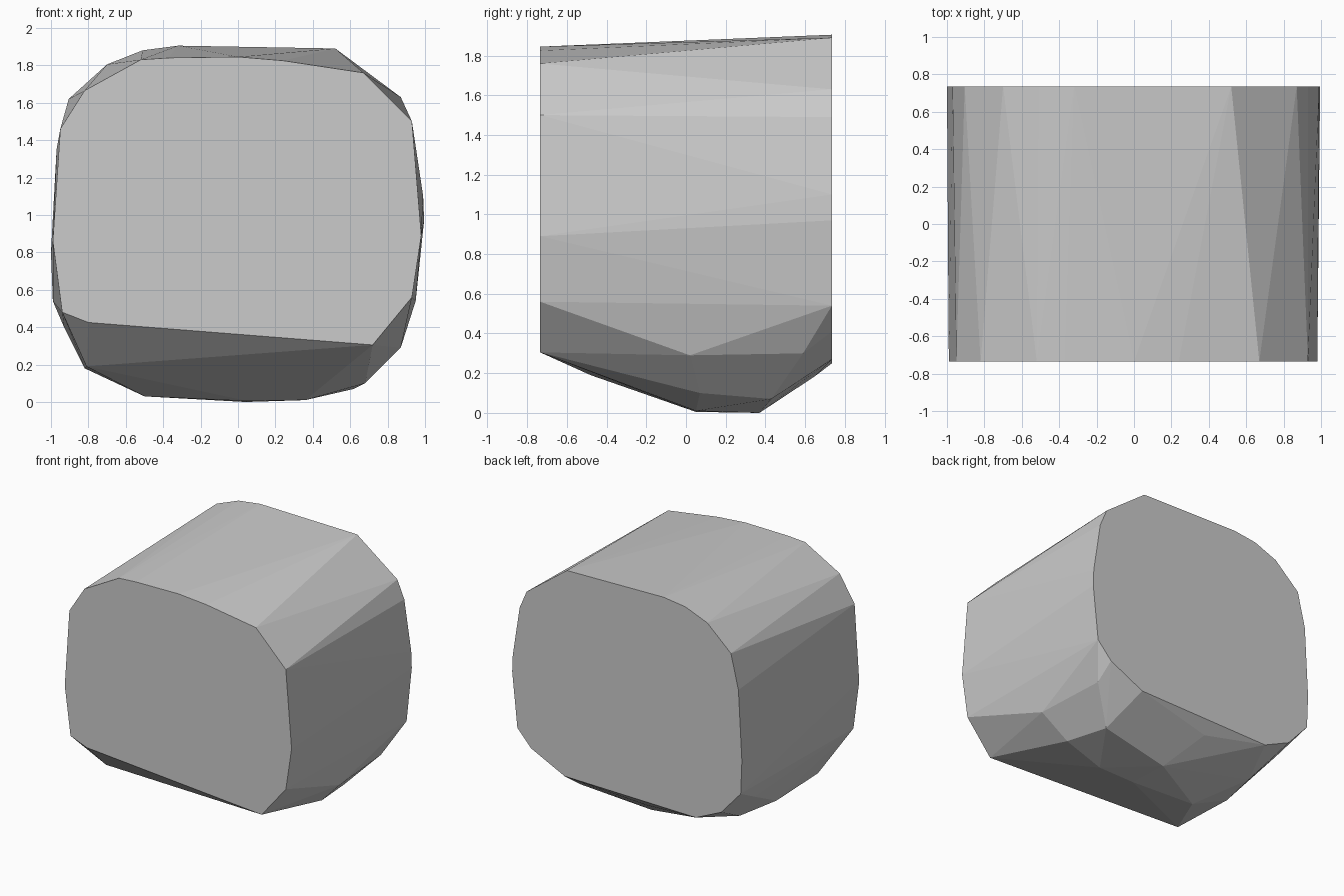
import bpy, bmesh

# Front rim outline (x, z)
front = [(0.72, 0.305), (0.93, 0.56), (0.98, 0.89), (0.93, 1.50), (0.67, 1.76),
         (0.24, 1.825), (0.0, 1.845), (-0.37, 1.84), (-0.52, 1.83), (-0.82, 1.665),
         (-0.95, 1.46), (-0.99, 0.86), (-0.94, 0.48), (-0.80, 0.425)]
# Back rim outline (x, z)
back = [(0.95, 0.54), (0.995, 0.97), (0.99, 1.10), (0.93, 1.49), (0.87, 1.63),
        (0.52, 1.89), (-0.32, 1.905), (-0.51, 1.88), (-0.70, 1.805), (-0.905, 1.62),
        (-0.97, 1.35), (-1.0, 0.80), (-0.99, 0.54), (-0.82, 0.35), (-0.60, 0.25),
        (0.54, 0.27), (0.83, 0.41)]
# Chipped corners of the underside (x, y, z)
underside = [(0.87, 0.02, 0.29), (0.83, 0.59, 0.30), (0.62, 0.43, 0.07),
             (0.68, 0.07, 0.10), (0.36, 0.05, 0.01), (0.04, 0.37, 0.0),
             (0.05, 0.05, 0.005), (-0.11, 0.65, 0.185), (-0.74, 0.39, 0.17),
             (-0.82, 0.05, 0.18), (-0.50, 0.05, 0.03), (-0.81, -0.48, 0.19),
             (-0.93, 0.47, 0.40)]
HALF_DEPTH = 0.735

# Faceted stone block: the hull around both rims and the underside
bm = bmesh.new()
points = [(x, -HALF_DEPTH, z) for x, z in front]
points += [(x, HALF_DEPTH, z) for x, z in back] + underside
for p in points:
    bm.verts.new(p)
hull = bmesh.ops.convex_hull(bm, input=bm.verts[:])
loose = {v for v in hull["geom_interior"] + hull["geom_unused"]
         if isinstance(v, bmesh.types.BMVert)}
bmesh.ops.delete(bm, geom=list(loose), context="VERTS")
# Merge the flat end caps into single faces
bmesh.ops.dissolve_limit(bm, angle_limit=0.004, verts=bm.verts[:], edges=bm.edges[:])
bmesh.ops.recalc_face_normals(bm, faces=bm.faces[:])

mesh = bpy.data.meshes.new("stone_block")
bm.to_mesh(mesh)
bm.free()
grey = bpy.data.materials.new("light_grey")
grey.diffuse_color = (0.6, 0.6, 0.6, 1)
mesh.materials.append(grey)
block = bpy.data.objects.new("stone_block", mesh)
bpy.context.collection.objects.link(block)
